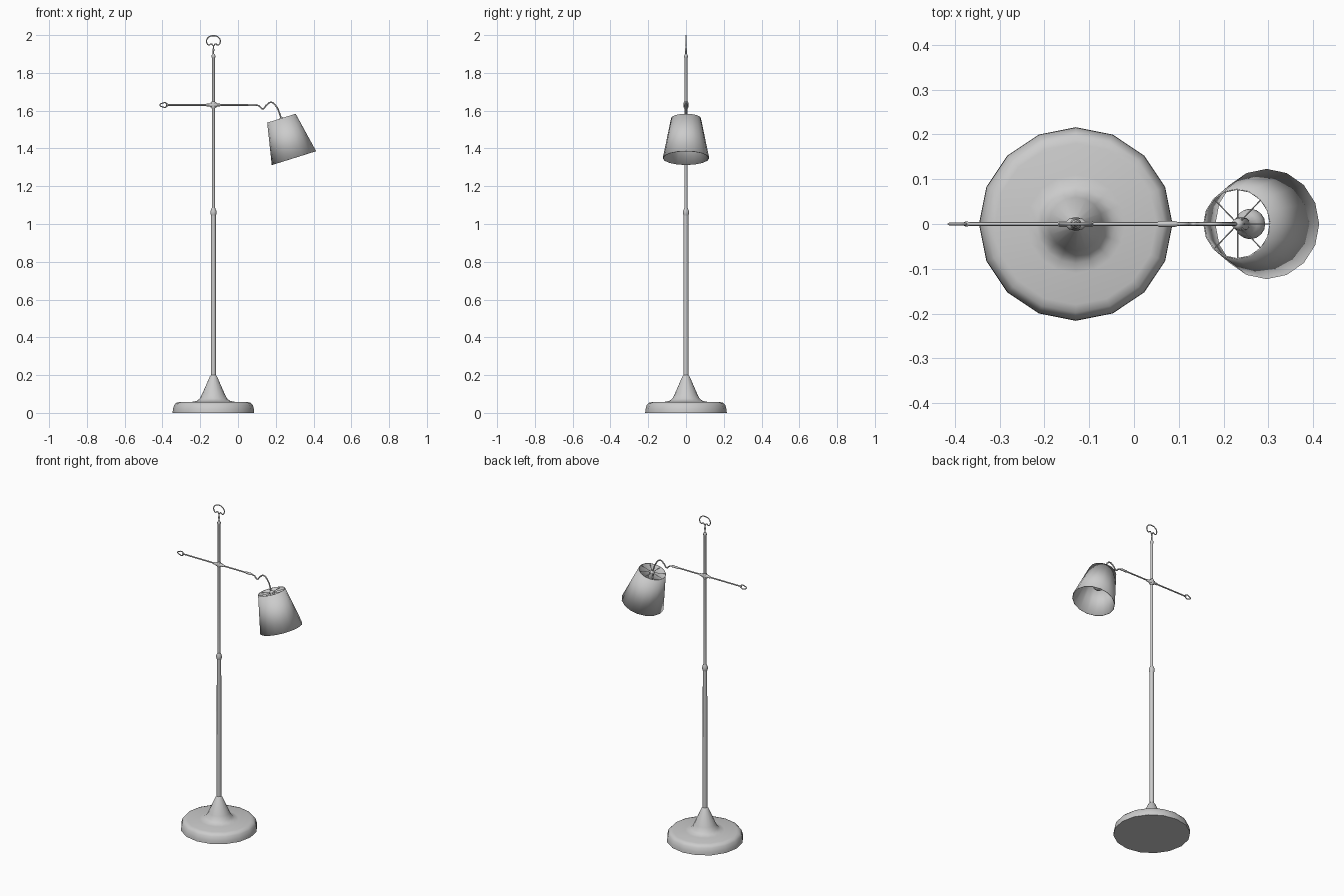
import bpy, math
from mathutils import Matrix, Vector

if "Cube" in bpy.data.objects:
    bpy.data.objects.remove(bpy.data.objects["Cube"])

mat = bpy.data.materials.new("light grey metal")
mat.use_nodes = True
GREY = (0.6, 0.6, 0.6, 1)
mat.diffuse_color = GREY
mat.node_tree.nodes["Principled BSDF"].inputs["Base Color"].default_value = GREY

POLE_X = -0.13
ARM_Z = 1.63


def finish(ob, angle=50):
    bpy.ops.object.select_all(action='DESELECT')
    ob.select_set(True)
    bpy.context.view_layer.objects.active = ob
    bpy.ops.object.shade_smooth_by_angle(angle=math.radians(angle))
    return ob


def lathe(name, profile, frame, sides=16, capped=True):
    """Spin (radius, height) pairs around the local z axis of a frame."""
    verts, faces = [], []
    for r, z in profile:
        for i in range(sides):
            a = math.tau * i / sides
            verts.append((r * math.cos(a), r * math.sin(a), z))
    for j in range(len(profile) - 1):
        for i in range(sides):
            k = (i + 1) % sides
            a, b = j * sides, (j + 1) * sides
            faces.append((a + i, a + k, b + k, b + i))
    if capped:
        faces.append(tuple(reversed(range(sides))))
        faces.append(tuple(range(len(verts) - sides, len(verts))))
    me = bpy.data.meshes.new(name)
    me.from_pydata(verts, [], faces)
    me.materials.append(mat)
    ob = bpy.data.objects.new(name, me)
    bpy.context.collection.objects.link(ob)
    ob.matrix_world = frame
    return finish(ob)


def wire(name, points, radius, closed=False):
    """Smooth round wire through (x, z) points in the plane y = 0."""
    cu = bpy.data.curves.new(name, 'CURVE')
    cu.dimensions = '3D'
    cu.bevel_depth = radius
    cu.bevel_resolution = 2
    cu.use_fill_caps = True
    cu.resolution_u = 6
    sp = cu.splines.new('BEZIER')
    sp.bezier_points.add(len(points) - 1)
    for bp, (x, z) in zip(sp.bezier_points, points):
        bp.co = (x, 0, z)
        bp.handle_left_type = bp.handle_right_type = 'AUTO'
    sp.use_cyclic_u = closed
    cu.materials.append(mat)
    ob = bpy.data.objects.new(name, cu)
    bpy.context.collection.objects.link(ob)
    bpy.ops.object.select_all(action='DESELECT')
    ob.select_set(True)
    bpy.context.view_layer.objects.active = ob
    bpy.ops.object.convert(target='MESH')
    return finish(bpy.context.object)


# Weighted base with a flared cone
upright = Matrix.Translation((POLE_X, 0, 0))
lathe("base", [(0.216, 0), (0.215, 0.018), (0.208, 0.042), (0.198, 0.053),
               (0.18, 0.058), (0.11, 0.059), (0.088, 0.064), (0.072, 0.076),
               (0.06, 0.1), (0.018, 0.195), (0.013, 0.2)], upright)

# Two-stage pole with collars
lathe("lower_pole", [(0.0135, 0.19), (0.0125, 1.055)], upright, 12)
lathe("pole_collar", [(0.013, 1.045), (0.016, 1.055), (0.016, 1.068),
                      (0.009, 1.085)], upright, 12)
lathe("upper_pole", [(0.008, 1.06), (0.008, 1.88), (0.01, 1.883),
                     (0.01, 1.892), (0.005, 1.9)], upright, 12)
lathe("finial_stem", [(0.004, 1.89), (0.004, 1.915), (0.006, 1.922),
                      (0.003, 1.932), (0.003, 1.948)], upright, 8)

# Mirrored loop of the finial
half = [(0.011, 1.954), (0.024, 1.947), (0.036, 1.962), (0.029, 1.986)]
loop = [(0, 1.944)] + half + [(0, 1.997)] + [(-x, z) for x, z in reversed(half)]
wire("finial_loop", [(POLE_X + x, z) for x, z in loop], 0.003, True)

# Horizontal arm, lathed along x
along = Matrix.Translation((0, 0, ARM_Z)) @ Matrix.Rotation(math.pi / 2, 4, 'Y')
lathe("arm", [(0.0042, -0.372), (0.0042, 0.08)], along, 8)
lathe("arm_sleeve", [(0.004, -0.17), (0.007, -0.165), (0.007, -0.15),
                     (0.012, -0.145), (0.012, -0.115), (0.007, -0.11),
                     (0.007, -0.095), (0.004, -0.09)], along, 12)
lathe("arm_connector", [(0.004, 0.052), (0.0065, 0.057), (0.0065, 0.092),
                        (0.004, 0.098)], along, 12)
lathe("arm_end_bead", [(0.004, -0.38), (0.006, -0.374), (0.004, -0.366)], along, 8)
lathe("pole_joint", [(0.009, 1.612), (0.012, 1.618), (0.012, 1.642),
                     (0.009, 1.648)], upright, 12)
wire("arm_end_ring", [(-0.374, ARM_Z), (-0.384, ARM_Z + 0.012),
                      (-0.398, ARM_Z + 0.01), (-0.413, ARM_Z),
                      (-0.398, ARM_Z - 0.01), (-0.384, ARM_Z - 0.012)], 0.003, True)

# Curved neck
wire("gooseneck", [(0.092, 1.63), (0.112, 1.625), (0.132, 1.61), (0.15, 1.629),
                   (0.176, 1.644), (0.203, 1.622), (0.22, 1.585), (0.231, 1.55)], 0.004)

# Tilted shade: local z points up along the shade axis from the top rim centre
tilt = Matrix.Translation((0.23, 0, 1.56)) @ Matrix.Rotation(math.radians(-17.4), 4, 'Y')
shade = lathe("shade", [(0.123, -0.221), (0.079, 0)], tilt, capped=False)
solid = shade.modifiers.new("thickness", 'SOLIDIFY')
solid.thickness = 0.003
solid.offset = -1

# Spokes holding the shade
for i in range(8):
    turn = Matrix.Rotation(math.tau * i / 8, 4, 'Z') @ Matrix.Rotation(math.pi / 2, 4, 'Y')
    lathe(f"shade_spoke_{i + 1}", [(0.0015, 0), (0.0015, 0.079)],
          tilt @ Matrix.Translation((0, 0, -0.006)) @ turn, 6)

# Socket and bulb
lathe("socket", [(0.006, 0.006), (0.012, 0), (0.014, -0.01), (0.014, -0.05),
                 (0.011, -0.055)][::-1], tilt, 12)
bulb = [(0.012, -0.05), (0.014, -0.06)]
for i in range(3, 13):
    a = math.pi * i / 12
    bulb.append((max(0.034 * math.sin(a), 0.001), -0.097 + 0.034 * math.cos(a)))
lathe("bulb", bulb[::-1], tilt, 16)
